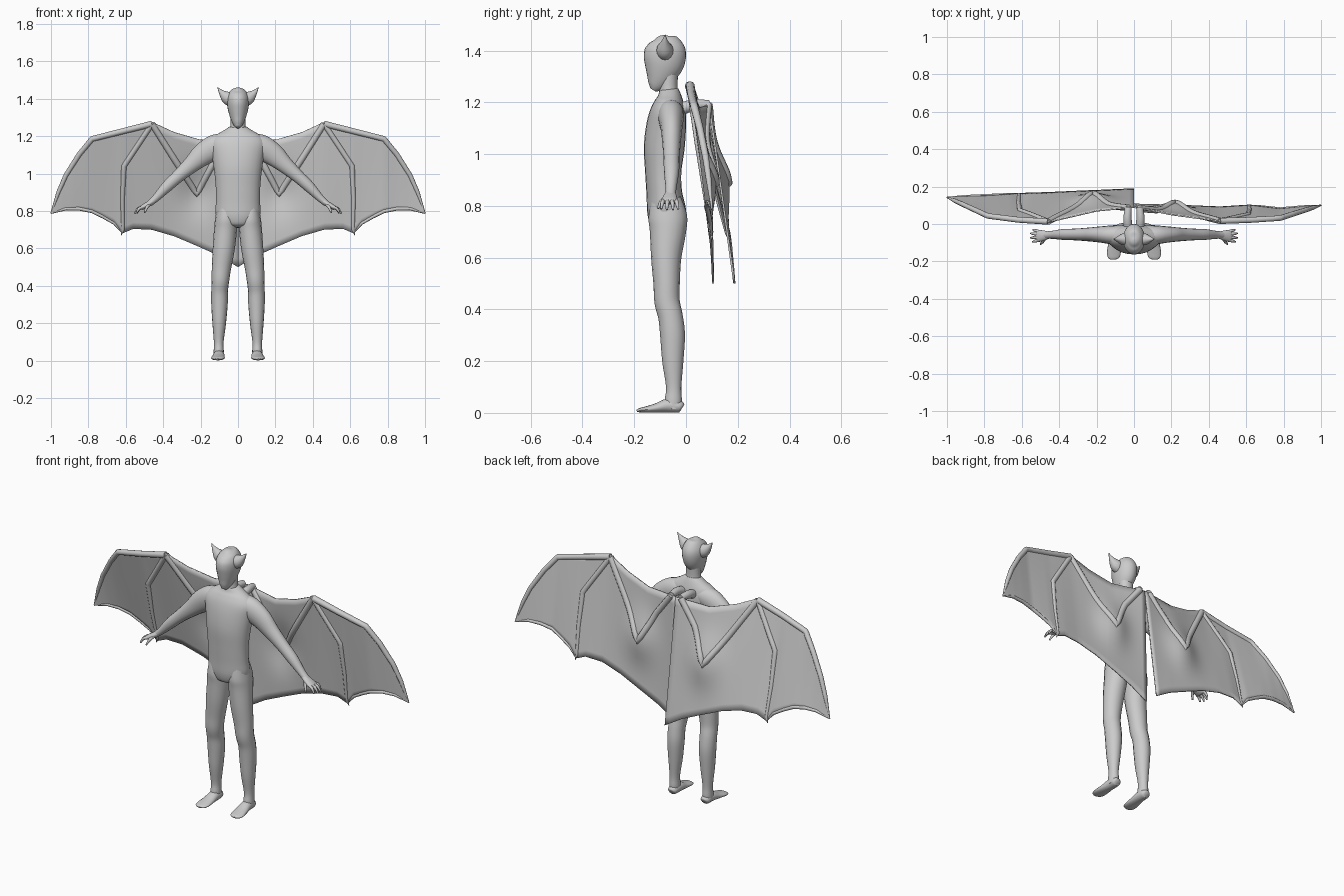
import bpy, bmesh, math
from mathutils import Vector

grey = bpy.data.materials.new("plain grey")
grey.diffuse_color = (0.6, 0.6, 0.6, 1)


def finish(name, bm, angle=60):
    """Turn a bmesh into a smooth shaded object."""
    bmesh.ops.recalc_face_normals(bm, faces=bm.faces)
    me = bpy.data.meshes.new(name)
    bm.to_mesh(me)
    bm.free()
    me.materials.append(grey)
    ob = bpy.data.objects.new(name, me)
    bpy.context.collection.objects.link(ob)
    bpy.ops.object.select_all(action='DESELECT')
    ob.select_set(True)
    bpy.context.view_layer.objects.active = ob
    bpy.ops.object.shade_smooth_by_angle(angle=math.radians(angle))
    return ob


def spline(rows, steps):
    """Smooth curve through rows of numbers."""
    out = []
    for i in range(len(rows) - 1):
        p = [rows[max(0, min(len(rows) - 1, i + k))] for k in (-1, 0, 1, 2)]
        for s in range(steps):
            t = s / steps
            out.append([b + 0.5 * t * (c - a + t * (2*a - 5*b + 4*c - d + t * (3*(b - c) + d - a)))
                        for a, b, c, d in zip(*p)])
    return out + [list(rows[-1])]


def loft(name, rows, ref=(0, 1, 0), steps=4, sides=16, side=1):
    """Closed tube through rows of (x, y, z, radius across, radius along ref)."""
    rows = spline(rows, steps)
    pts = [Vector((r[0] * side, r[1], r[2])) for r in rows]
    bm, rings = bmesh.new(), []
    for i, (p, r) in enumerate(zip(pts, rows)):
        t = (pts[min(i + 1, len(pts) - 1)] - pts[max(i - 1, 0)]).normalized()
        u = Vector(ref)
        u = (u - t * u.dot(t)).normalized()
        v = t.cross(u)
        ra, rb = max(r[3], 0.001), max(r[4], 0.001)
        rings.append([bm.verts.new(p + v * ra * math.cos(a) + u * rb * math.sin(a))
                      for a in (2 * math.pi * k / sides for k in range(sides))])
    for a, b in zip(rings, rings[1:]):
        for k in range(sides):
            j = (k + 1) % sides
            bm.faces.new((a[k], a[j], b[j], b[k]))
    bm.faces.new(rings[0])
    bm.faces.new(rings[-1])
    return finish(name, bm)


def stack(name, levels, **kw):
    """Upright loft from (z, x left, x right, y front, y back)."""
    return loft(name, [((a + b) / 2, (f + k) / 2, z, (b - a) / 2, (k - f) / 2)
                       for z, a, b, f, k in levels], **kw)


# Torso, neck and head
def centred(name, levels):
    stack(name, [(z, -w, w, f, k) for z, w, f, k in levels], sides=24)


centred("torso", [(0.71, .03, -.10, -.04), (0.73, .085, -.135, -.005), (0.78, .119, -.15, .0),
                  (0.85, .118, -.153, -.015), (0.93, .119, -.158, -.018), (1.02, .128, -.163, -.006),
                  (1.1, .14, -.155, .0), (1.16, .15, -.14, .0), (1.2, .125, -.122, -.008),
                  (1.225, .085, -.11, -.018), (1.25, .045, -.103, -.03)])
centred("neck", [(1.2, .055, -.11, -.02), (1.25, .04, -.103, -.032), (1.33, .04, -.1, -.03)])
centred("head", [(1.248, .012, -.14, -.115), (1.265, .026, -.15, -.085), (1.3, .042, -.157, -.045),
                 (1.35, .056, -.164, -.008), (1.4, .059, -.16, .0), (1.435, .046, -.14, -.02),
                 (1.453, .026, -.115, -.05), (1.46, .003, -.085, -.08)])

for s, label in ((1, "left"), (-1, "right")):
    # Pointed ear
    loft(label + "_ear", [(.035, -.08, 1.395, .038, .032), (.06, -.082, 1.407, .034, .031),
                          (.09, -.082, 1.435, .014, .013), (.11, -.08, 1.462, .001, .001)], side=s)
    # Leg and foot
    stack(label + "_leg", [(.83, .025, .11, -.135, -.02), (.76, .008, .122, -.145, .004),
                           (.7, .006, .128, -.14, .0), (.6, .017, .135, -.135, -.018),
                           (.5, .036, .14, -.126, -.024), (.43, .047, .141, -.122, -.024),
                           (.37, .054, .143, -.107, -.012), (.3, .055, .143, -.1, -.004),
                           (.2, .064, .137, -.092, -.01), (.1, .077, .129, -.077, -.018),
                           (.05, .076, .13, -.082, -.016), (.015, .078, .13, -.08, -.02)], side=s)
    loft(label + "_foot", [(.102, -.014, .02, .015, .014), (.102, -.025, .024, .026, .023),
                           (.102, -.07, .028, .03, .027), (.105, -.115, .019, .034, .018),
                           (.108, -.155, .013, .037, .012), (.11, -.18, .01, .03, .008),
                           (.11, -.19, .008, .014, .004)], ref=(0, 0, 1), side=s)
    # Arm, palm and fingers
    loft(label + "_arm", [(.06, -.06, 1.165, .05, .05), (.12, -.058, 1.143, .066, .05),
                          (.19, -.056, 1.1, .06, .042), (.25, -.056, 1.047, .045, .036),
                          (.32, -.056, .985, .034, .031), (.38, -.056, .93, .03, .029),
                          (.44, -.058, .868, .02, .021), (.475, -.06, .838, .016, .02)], side=s)
    loft(label + "_palm", [(.455, -.059, .852, .014, .019), (.485, -.062, .833, .015, .028),
                           (.515, -.064, .817, .012, .032), (.522, -.064, .812, .006, .026)], side=s)
    for n, (y0, x1, y1, z1) in enumerate(((-.04, .54, -.03, .787), (-.055, .553, -.05, .785),
                                          (-.071, .553, -.074, .785), (-.087, .543, -.096, .788))):
        loft(f"{label}_finger_{n + 1}", [(.505, y0, .822, .007, .008),
                                         ((.515 + x1) / 2, (y0 + y1) / 2, .812, .008, .008),
                                         (x1, y1, z1, .004, .004)], sides=8, side=s)
    loft(label + "_thumb", [(.472, -.07, .838, .009, .009), (.488, -.095, .817, .008, .008),
                            (.5, -.108, .79, .004, .004)], sides=8, side=s)

# Wing outline: x, top z, bottom z
OUTLINE = [(0, 1.19, .5), (.1, 1.185, .56), (.2, 1.18, .605), (.34, 1.22, .665), (.46, 1.275, .7),
           (.56, 1.25, .705), (.62, 1.235, .68), (.66, 1.225, .73), (.72, 1.21, .765),
           (.78, 1.195, .795), (.85, 1.11, .81), (.92, 1.0, .81), (.96, .91, .8), (1.0, .79, .785)]
# Wing depth for each side: x, top y, bottom y
DEPTH = {1: [(0, .09, .105), (.2, .05, .1), (.46, .015, .09), (.62, .02, .1), (.78, .03, .08), (1, .1, .1)],
         -1: [(0, .09, .187), (.2, .07, .178), (.46, .01, .167), (.62, .02, .162), (.78, .04, .152), (1, .142, .142)]}


def table(rows, x):
    """Linear lookup."""
    for a, b in zip(rows, rows[1:]):
        if x <= b[0]:
            t = (x - a[0]) / (b[0] - a[0])
            return [p + (q - p) * t for p, q in zip(a, b)][1:]
    return rows[-1][1:]


def wing_y(s, x, z):
    top, low = table(OUTLINE, x)
    f, b = table(DEPTH[s], x)
    v = max(0, min(1, (top - z) / (top - low)))
    bulge = 0.04 * math.exp(-((x - .22) / .09) ** 2 - ((z - .9) / .13) ** 2)
    return f + (b - f) * v + bulge


def bone(name, s, joints):
    """Tube that follows the wing through (x, z, radius)."""
    rows = []
    for a, b in zip(joints, joints[1:]):
        for i in range(8):
            rows.append([p + (q - p) * i / 8 for p, q in zip(a, b)])
    rows.append(joints[-1])
    loft(name, [(x, wing_y(s, x, z), z, r, r) for x, z, r in rows], steps=1, sides=10, side=s)


for s, label in ((1, "left"), (-1, "right")):
    # Membrane sheet
    bm, cols, N = bmesh.new(), [], 16
    xs = [a[0] + (b[0] - a[0]) * i / 4 for a, b in zip(OUTLINE, OUTLINE[1:]) for i in range(4)] + [1.0]
    for x in xs:
        top, low = table(OUTLINE, x)
        zs = [top + (low - top) * i / N for i in range(N + 1)]
        cols.append([bm.verts.new((s * x, wing_y(s, x, z), z)) for z in zs])
    for a, b in zip(cols, cols[1:]):
        for i in range(N):
            bm.faces.new((a[i], a[i + 1], b[i + 1], b[i]))
    wing = finish(label + "_wing_membrane", bm)
    mod = wing.modifiers.new("thickness", 'SOLIDIFY')
    mod.thickness, mod.offset = 0.008, 0
    # Wing bones
    bone(label + "_wing_arm", s, [(.03, 1.19, .018), (.13, 1.06, .018), (.22, .89, .017),
                                  (.33, 1.06, .018), (.46, 1.265, .017)])
    bone(label + "_wing_leading_edge", s, [(.46, 1.265, .017), (.78, 1.185, .015), (.85, 1.1, .014),
                                           (.92, .99, .013), (.96, .9, .011), (1.0, .787, .003)])
    bone(label + "_wing_finger", s, [(.46, 1.265, .015), (.61, 1.04, .015), (.618, .86, .012),
                                     (.615, .7, .009), (.625, .67, .002)])
    bone(label + "_wing_trailing_edge", s, [(.62, .685, .003), (.66, .733, .008), (.72, .768, .009),
                                            (.78, .798, .01), (.85, .812, .01), (.92, .812, .009), (1.0, .787, .003)])
    # Shoulder root joining wing to back
    loft(label + "_wing_root", [(.03, -.03, 1.17, .025, .025), (.035, .03, 1.19, .022, .022),
                                (.03, .09, 1.19, .018, .018)], ref=(0, 0, 1), side=s)
